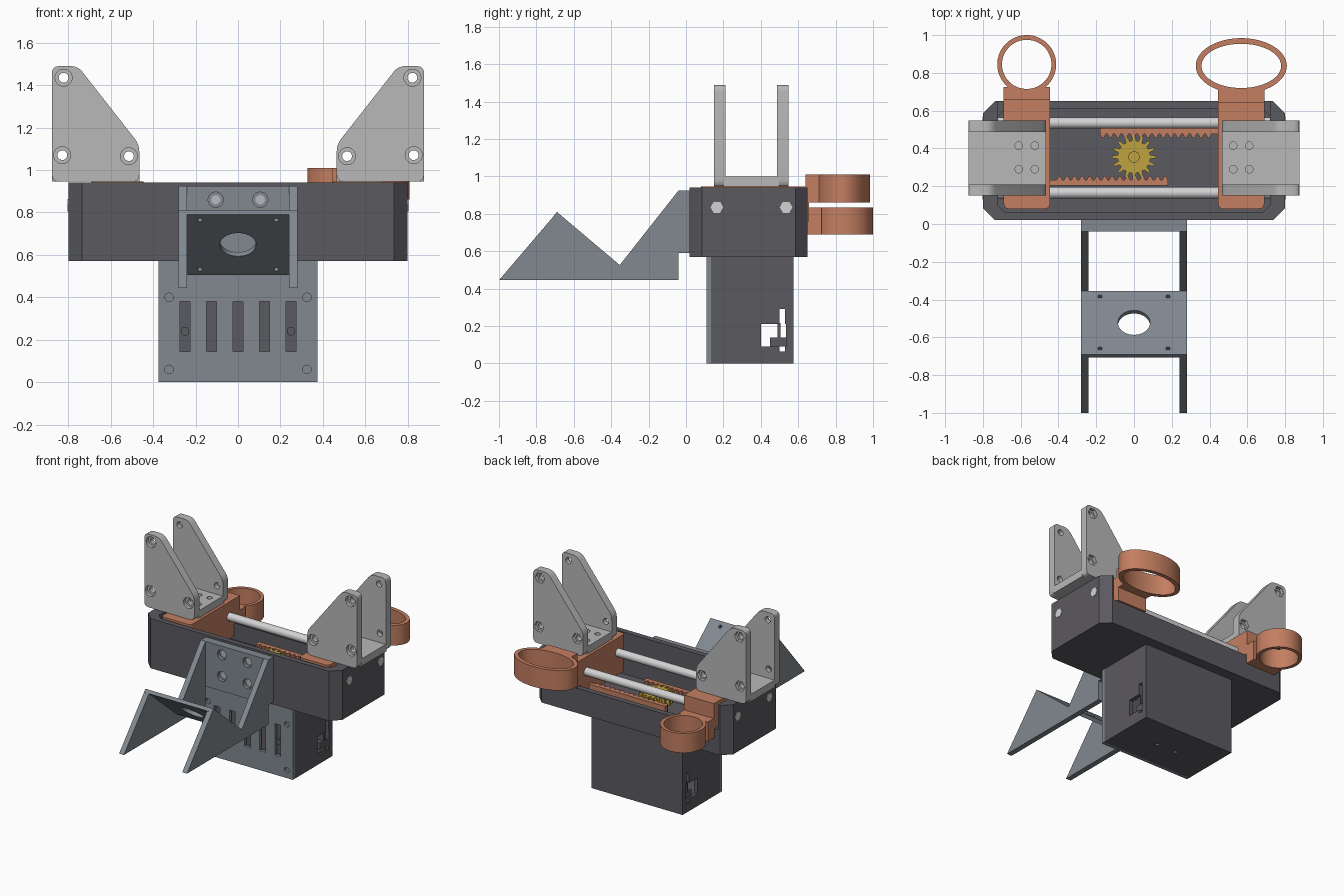
import bpy, bmesh
from math import sin, cos, pi, atan2
from mathutils import Matrix, Vector

old = bpy.data.objects.get("Cube")
if old:
    bpy.data.objects.remove(old, do_unlink=True)


def material(name, rgb):
    m = bpy.data.materials.new(name)
    m.use_nodes = True
    m.diffuse_color = (*rgb, 1)
    m.node_tree.nodes["Principled BSDF"].inputs["Base Color"].default_value = (*rgb, 1)
    return m


CHARCOAL = material("charcoal plastic", (0.105, 0.1, 0.115))
SLATE = material("slate grey", (0.22, 0.25, 0.28))
GREY = material("light grey", (0.48, 0.48, 0.48))
STEEL = material("pale steel", (0.65, 0.65, 0.65))
COPPER = material("copper orange", (0.55, 0.21, 0.12))
GOLD = material("gold", (0.52, 0.36, 0.05))


def prism(name, pts, axis, lo, hi, mat):
    """Extrude a 2D outline along an axis between two positions."""
    place = {"x": lambda a, b, c: (c, a, b),
             "y": lambda a, b, c: (a, c, b),
             "z": lambda a, b, c: (a, b, c)}[axis]
    bm = bmesh.new()
    face = bm.faces.new([bm.verts.new(place(a, b, lo)) for a, b in pts])
    ext = bmesh.ops.extrude_face_region(bm, geom=[face])
    shift = Vector(place(0, 0, hi - lo))
    bmesh.ops.translate(bm, vec=shift, verts=[v for v in ext["geom"] if isinstance(v, bmesh.types.BMVert)])
    bmesh.ops.recalc_face_normals(bm, faces=bm.faces)
    me = bpy.data.meshes.new(name)
    bm.to_mesh(me)
    bm.free()
    ob = bpy.data.objects.new(name, me)
    bpy.context.collection.objects.link(ob)
    me.materials.append(mat)
    return ob


def rect(x0, x1, y0, y1):
    return [(x0, y0), (x1, y0), (x1, y1), (x0, y1)]


def box(name, x0, x1, y0, y1, z0, z1, mat):
    return prism(name, rect(x0, x1, y0, y1), "z", z0, z1, mat)


def oval(cx, cy, rx, ry=None, n=32):
    ry = ry or rx
    return [(cx + rx * cos(2 * pi * i / n), cy + ry * sin(2 * pi * i / n)) for i in range(n)]


def rounded(pts, r):
    """Round every corner of an outline."""
    out = []
    for i, p in enumerate(pts):
        p = Vector(p)
        a = p + (Vector(pts[i - 1]) - p).normalized() * r
        b = p + (Vector(pts[(i + 1) % len(pts)]) - p).normalized() * r
        for k in range(5):
            t = k / 4
            out.append(tuple(a * (1 - t) ** 2 + p * 2 * t * (1 - t) + b * t * t))
    return out


def cut(ob, cutters):
    """Subtract the cutters from an object, then discard them."""
    for c in cutters:
        mod = ob.modifiers.new("cut", "BOOLEAN")
        mod.operation, mod.object, mod.solver = "DIFFERENCE", c, "EXACT"
    dg = bpy.context.evaluated_depsgraph_get()
    dg.update()
    me = bpy.data.meshes.new_from_object(ob.evaluated_get(dg))
    ob.modifiers.clear()
    ob.data = me
    for c in cutters:
        bpy.data.objects.remove(c, do_unlink=True)
    return ob


def hole(cx, cy, r, axis, lo, hi, n=24):
    return prism("cutter", oval(cx, cy, r, n=n), axis, lo, hi, CHARCOAL)


def void(*b):
    return box("cutter", *b, CHARCOAL)


def chamfered(x, y0, y1, c):
    return [(-x + c, y0), (x - c, y0), (x, y0 + c), (x, y1 - c),
            (x - c, y1), (-x + c, y1), (-x, y1 - c), (-x, y0 + c)]


# Tray: open top, lowered back wall
tray = prism("tray", chamfered(0.8, 0.02, 0.65, 0.065), "z", 0.57, 0.94, CHARCOAL)
cut(tray, [prism("cutter", chamfered(0.72, 0.06, 0.61, 0.04), "z", 0.63, 1.1, CHARCOAL),
           void(-0.72, 0.72, 0.55, 0.8, 0.755, 1.1)])

# Electronics housing: hollow, with side openings
housing = box("housing", -0.375, 0.375, 0.135, 0.575, 0, 0.57, CHARCOAL)
cut(housing, [void(-0.345, 0.345, 0.1, 0.545, 0.03, 0.56),
              void(-0.5, 0.5, 0.4, 0.535, 0.09, 0.21),
              void(-0.5, 0.5, 0.5, 0.53, 0.065, 0.29)]
    + [hole(x, 0.34, 0.015, "z", -0.1, 0.1) for x in (-0.08, 0.08)])
for s in (-1, 1):
    x0, x1 = sorted((s * 0.3, s * 0.36))
    box("switch_block", x0, x1, 0.45, 0.54, 0.09, 0.14, CHARCOAL)
    box("switch_lever", x0, x1, 0.49, 0.505, 0.14, 0.215, CHARCOAL)

# Vented front panel with corner holes
panel = box("front_panel", -0.375, 0.375, 0.11, 0.135, 0, 0.57, SLATE)
cut(panel, [void(x - 0.024, x + 0.024, 0, 0.3, 0.145, 0.38)
            for x in (-0.25, -0.125, 0, 0.125, 0.25)]
    + [hole(x, z, 0.02, "y", 0.1, 0.128) for x in (-0.325, 0.325) for z in (0.06, 0.4)])
box("panel_backing", -0.3, 0.3, 0.15, 0.17, 0.1, 0.42, CHARCOAL)
for x in (-0.25, 0.25):
    prism("vent_boss", oval(x, 0.24, 0.02), "y", 0.125, 0.16, CHARCOAL)

# Front sensor bracket
mount = box("bracket_mount", -0.28, 0.28, -0.04, 0.02, 0.59, 0.925, SLATE)
spots = [(x, z) for x in (-0.105, 0.105) for z in (0.7, 0.86)]
cut(mount, [hole(x, z, 0.036, "y", -0.1, -0.015) for x, z in spots])
for x, z in spots:
    prism("mount_screw", oval(x, z, 0.022), "y", -0.016, -0.005, GREY)
gusset = [(-0.04, 0.925), (-0.355, 0.525), (-0.69, 0.808), (-1, 0.445), (-0.04, 0.445)]
for x in (-0.28, 0.24):
    prism("bracket_gusset", gusset, "x", x, x + 0.04, SLATE)
plate = box("sensor_plate", -0.28, 0.28, -0.22, 0.22, -0.025, 0.001, SLATE)
cut(plate, [hole(0, 0, 0.085, "z", -0.1, 0.1, 40)]
    + [hole(x, y, 0.012, "z", -0.1, 0.1) for x in (-0.18, 0.18) for y in (-0.18, 0.18)])
plate.data.transform(Matrix.Translation((0, -0.5225, 0.667))
                     @ Matrix.Rotation(-atan2(0.283, 0.335), 4, "X"))

# Guide rods with hexagonal ends
for y in (0.165, 0.535):
    prism("guide_rod", oval(y, 0.835, 0.03), "x", -0.78, 0.78, STEEL)
    for x in (-0.803, 0.77):
        prism("rod_end", oval(y, 0.835, 0.034, n=6), "x", x, x + 0.033, STEEL)

# Pinion
teeth, pinion = 16, []
for i in range(teeth):
    for f, r in ((-0.32, 0.086), (-0.14, 0.116), (0.14, 0.116), (0.32, 0.086)):
        a = 2 * pi * (i + f) / teeth
        pinion.append((r * cos(a), 0.355 + r * sin(a)))
prism("pinion", pinion, "z", 0.66, 0.735, GOLD)
prism("pinion_shaft", oval(0, 0.355, 0.03), "z", 0.63, 0.745, GOLD)

# Racks: the second is the first turned half way round the pinion
rack = [(0.46, 0.505), (-0.18, 0.505)]
pitch = 0.04
for i in range(15):
    x = -0.18 + i * pitch
    rack += [(x, 0.476), (x + 0.01, 0.456), (x + 0.02, 0.456), (x + 0.03, 0.476)]
rack.append((0.46, 0.476))
prism("right_rack", rack, "z", 0.67, 0.73, COPPER)
prism("left_rack", [(-x, 0.71 - y) for x, y in rack], "z", 0.67, 0.73, COPPER)

# Sliding carriages and U-shaped finger mounts, mirrored
for s, side in ((1, "left"), (-1, "right")):
    def mx(pts):
        return [(s * a, b) for a, b in pts]

    prism(side + "_carriage", mx(rounded(rect(0.445, 0.69, 0.08, 0.605), 0.03)), "z", 0.67, 0.945, COPPER)
    prism(side + "_carriage_arm", mx(rect(0.445, 0.69, 0.57, 0.658)), "z", 0.76, 0.945, COPPER)

    outline = rounded([(0.465, 0.945), (0.465, 1.12), (0.755, 1.49), (0.877, 1.49), (0.877, 0.945)], 0.035)
    bolts = [(0.822, 1.435), (0.828, 1.07), (0.514, 1.065)]
    for y0, y1, outer, sides in ((0.15, 0.21, 0.15, 24), (0.487, 0.547, 0.547, 6)):
        wall = prism(side + "_mount_wall", mx(outline), "y", y0, y1, GREY)
        cut(wall, [hole(s * x, z, 0.04, "y", outer - 0.025, outer + 0.025, sides) for x, z in bolts]
            + [hole(s * x, z, 0.023, "y", y0 - 0.1, y1 + 0.1) for x, z in bolts])
    base = prism(side + "_mount_base", mx(rect(0.465, 0.877, 0.2, 0.497)), "z", 0.945, 1.0, GREY)
    cut(base, [hole(s * x, y, 0.02, "z", 0.96, 1.1) for x in (0.525, 0.61) for y in (0.29, 0.415)])


# Holder rings behind the carriages
def ring(name, cx, cy, rx, ry, wall, z0, z1):
    ob = prism(name, oval(cx, cy, rx, ry, 64), "z", z0, z1, COPPER)
    neck = box(name + "_neck", cx - 0.122, cx + 0.122, 0.64, 0.725, z0, z1, COPPER)
    for part in (ob, neck):
        cut(part, [prism("cutter", oval(cx, cy, rx - wall, ry - wall, 64), "z", z0 - 0.1, z1 + 0.1, COPPER)])


ring("oval_ring", 0.568, 0.837, 0.241, 0.147, 0.03, 0.86, 1.01)
ring("round_ring", -0.568, 0.845, 0.156, 0.155, 0.025, 0.69, 0.835)

# Smooth the curved surfaces, keep edges sharp
bpy.ops.object.select_all(action="DESELECT")
for ob in bpy.context.scene.objects:
    if ob.type == "MESH":
        ob.select_set(True)
        bpy.context.view_layer.objects.active = ob
bpy.ops.object.shade_smooth_by_angle(angle=pi / 7)
